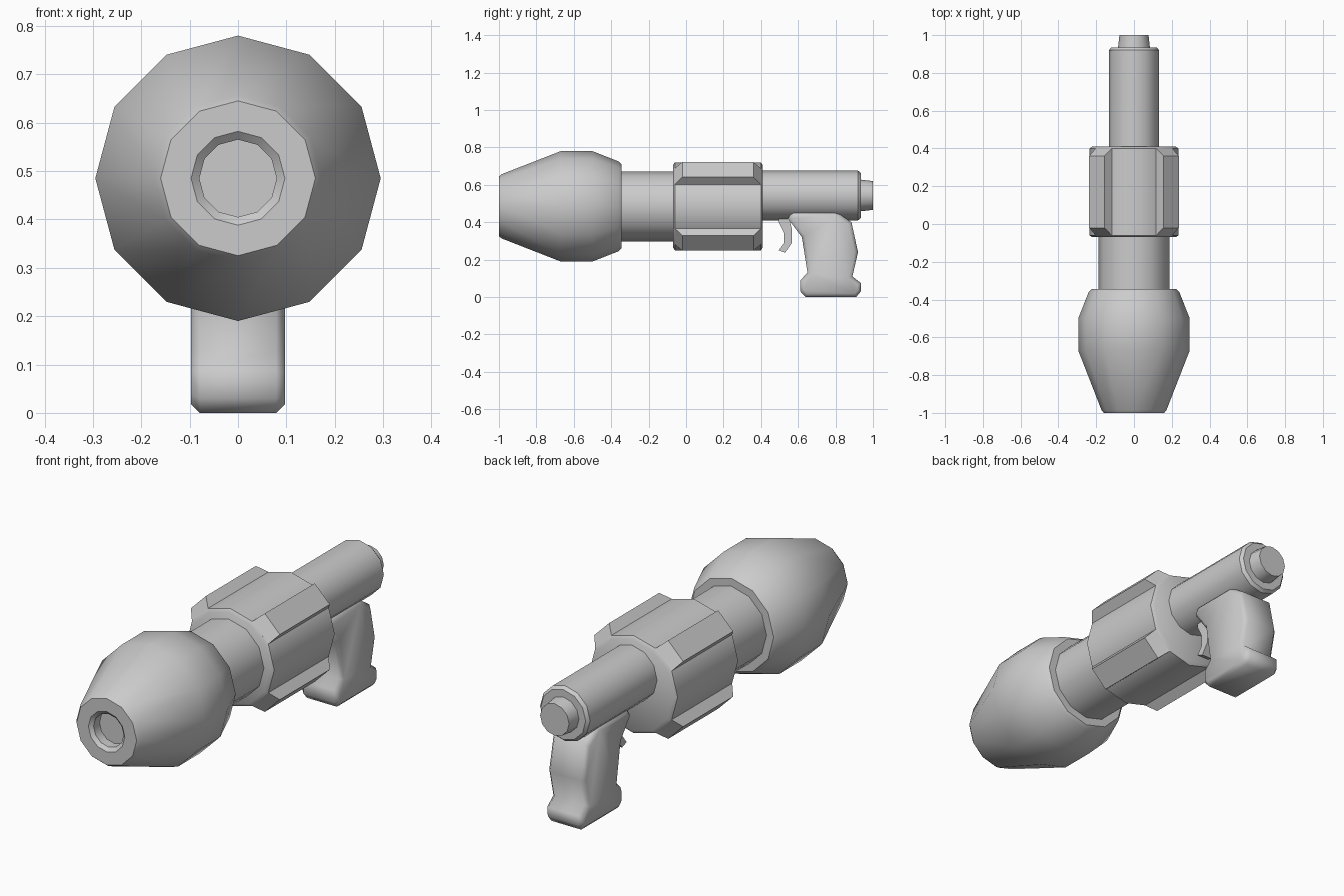
import bpy, bmesh, math
from mathutils import Matrix, Vector

if "Cube" in bpy.data.objects:
    bpy.data.objects.remove(bpy.data.objects["Cube"])

AXIS_Z = 0.485      # main barrel axis
REAR_Z = 0.543      # rear tube axis


def finish(bm, name, angle=35):
    bmesh.ops.recalc_face_normals(bm, faces=bm.faces[:])
    me = bpy.data.meshes.new(name)
    bm.to_mesh(me)
    bm.free()
    ob = bpy.data.objects.new(name, me)
    bpy.context.collection.objects.link(ob)
    bpy.ops.object.select_all(action='DESELECT')
    ob.select_set(True)
    bpy.context.view_layer.objects.active = ob
    bpy.ops.object.shade_smooth_by_angle(angle=math.radians(angle))
    return ob


def lathe(name, profile, zc, n=12):
    """Capped solid turned about the y direction from (y, radius) pairs."""
    bm = bmesh.new()
    rings = []
    for y, r in profile:
        rings.append([bm.verts.new((r * math.sin(2 * math.pi * i / n), y,
                                    zc + r * math.cos(2 * math.pi * i / n)))
                      for i in range(n)])
    for a, b in zip(rings, rings[1:]):
        for i in range(n):
            j = (i + 1) % n
            bm.faces.new((a[i], a[j], b[j], b[i]))
    bm.faces.new(rings[0])
    bm.faces.new(rings[-1])
    return finish(bm, name)


def plate(name, outline, half, bevel=0, angle=35):
    """Side outline of (y, z) points extruded across x, with bevelled rims."""
    bm = bmesh.new()
    face = bm.faces.new([bm.verts.new((-half, y, z)) for y, z in outline])
    ext = bmesh.ops.extrude_face_region(bm, geom=[face])
    moved = [v for v in ext['geom'] if isinstance(v, bmesh.types.BMVert)]
    bmesh.ops.translate(bm, verts=moved, vec=(2 * half, 0, 0))
    bmesh.ops.recalc_face_normals(bm, faces=bm.faces[:])
    if bevel:
        rims = [e for e in bm.edges
                if abs(e.verts[0].co.x - e.verts[1].co.x) < 1e-5]
        bmesh.ops.bevel(bm, geom=rims, offset=bevel, segments=1,
                        affect='EDGES', clamp_overlap=True)
    return finish(bm, name, angle)


# Bulbous nozzle with a shallow recessed muzzle
lathe("nozzle", [(-0.94, 0.08), (-0.985, 0.08), (-1.0, 0.097), (-1.0, 0.16),
                 (-0.985, 0.172), (-0.67, 0.295), (-0.50, 0.295),
                 (-0.36, 0.24), (-0.345, 0.225)], AXIS_Z)

# Barrel between the nozzle and the body
lathe("barrel", [(-0.40, 0.187), (0.0, 0.187)], AXIS_Z)

# Central body drum
lathe("body", [(-0.07, 0.22), (-0.06, 0.235), (0.40, 0.235), (0.41, 0.22)],
      AXIS_Z)

# Four tapered ridges on the diagonals of the body
bm = bmesh.new()
for k in range(4):
    rot = Matrix.Rotation(k * math.pi / 2, 4, 'Y')
    loops = []
    for a, b, y0, y1 in ((0.1175, 0.2035, -0.06, 0.40),
                         (0.157, 0.237, -0.02, 0.36)):
        pts = [(a, y0, b), (b, y0, a), (b, y1, a), (a, y1, b)]
        loops.append([bm.verts.new(rot @ Vector(p) + Vector((0, 0, AXIS_Z)))
                      for p in pts])
    low, top = loops
    bm.faces.new(top)
    bm.faces.new(low)
    for i in range(4):
        j = (i + 1) % 4
        bm.faces.new((low[i], low[j], top[j], top[i]))
finish(bm, "body_ridges", 30)

# Rear tube and its end knob
lathe("rear_tube", [(0.38, 0.133), (0.92, 0.133), (0.935, 0.12)], REAR_Z)
lathe("rear_knob", [(0.92, 0.086), (1.0, 0.077)], REAR_Z)

# Pistol grip
plate("grip", [(0.57, 0.457), (0.80, 0.457), (0.885, 0.40), (0.92, 0.24),
               (0.89, 0.11), (0.935, 0.075), (0.935, 0.03), (0.91, 0.0),
               (0.64, 0.0), (0.612, 0.03), (0.612, 0.09), (0.65, 0.13),
               (0.62, 0.32), (0.545, 0.42)], 0.097, 0.018, 50)

# Curved trigger
plate("trigger", [(0.495, 0.43), (0.495, 0.40), (0.525, 0.34), (0.525, 0.29),
                  (0.495, 0.25), (0.53, 0.237), (0.568, 0.29),
                  (0.568, 0.36), (0.55, 0.43)], 0.03)
